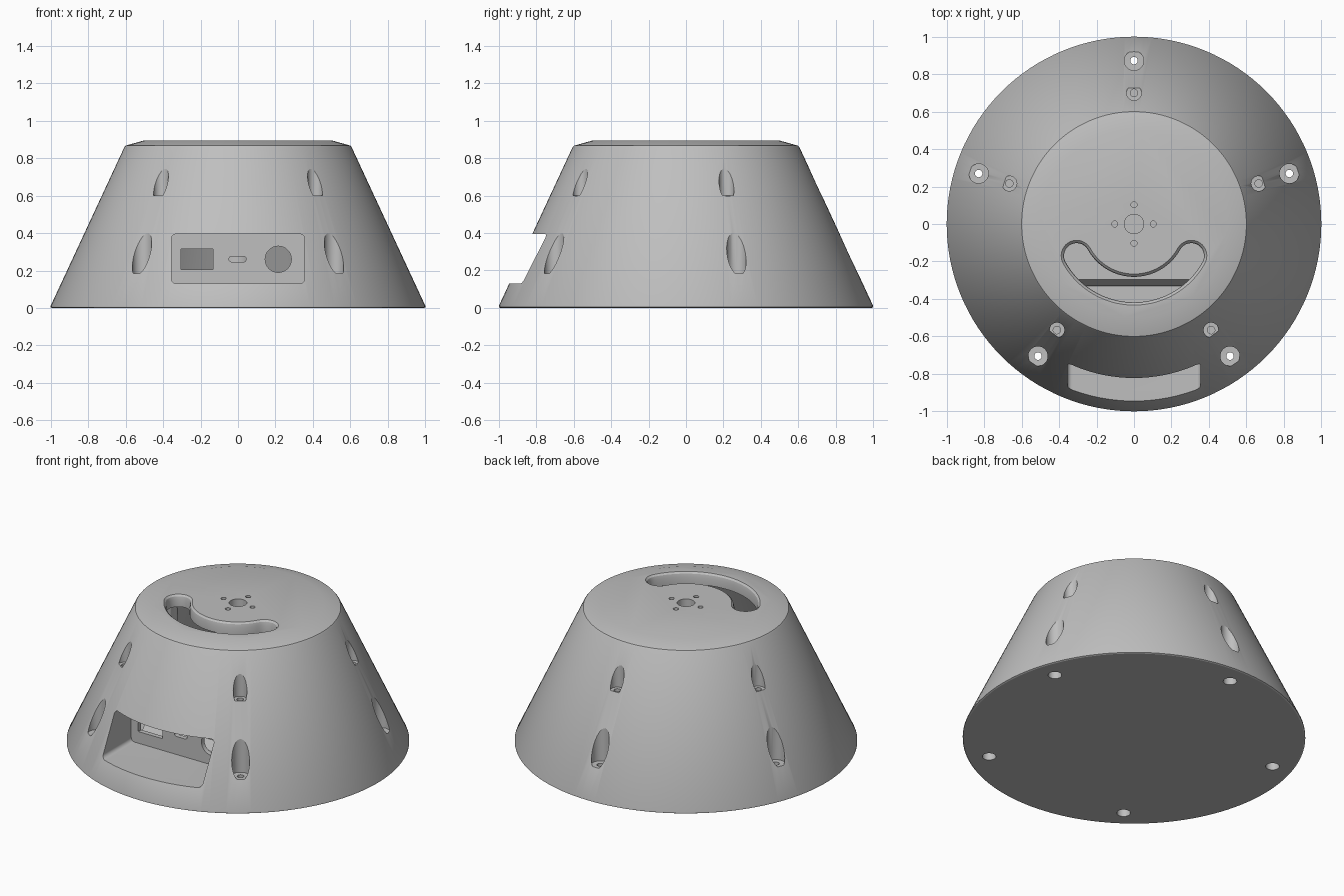
import bpy, bmesh, math
from mathutils import Matrix, Vector

if "Cube" in bpy.data.objects:
    bpy.data.objects.remove(bpy.data.objects["Cube"])

SEG = 128
grey = bpy.data.materials.new("light_grey")
grey.diffuse_color = (0.52, 0.52, 0.52, 1)
grey.use_nodes = True
grey.node_tree.nodes["Principled BSDF"].inputs["Base Color"].default_value = grey.diffuse_color


def make(name, bm):
    bmesh.ops.recalc_face_normals(bm, faces=bm.faces)
    me = bpy.data.meshes.new(name)
    bm.to_mesh(me)
    bm.free()
    me.materials.append(grey)
    ob = bpy.data.objects.new(name, me)
    bpy.context.collection.objects.link(ob)
    return ob


def loft(name, rings):
    """Closed solid through matching rings of points."""
    bm = bmesh.new()
    vs = [[bm.verts.new(p) for p in ring] for ring in rings]
    n = len(vs[0])
    for a, b in zip(vs, vs[1:]):
        for i in range(n):
            j = (i + 1) % n
            bm.faces.new((a[i], a[j], b[j], b[i]))
    bm.faces.new(vs[0])
    bm.faces.new(vs[-1])
    return make(name, bm)


def lathe(name, profile, x=0, y=0, seg=32):
    """Vertical turned solid from (radius, height) pairs."""
    return loft(name, [[(x + r * math.cos(2 * math.pi * i / seg),
                         y + r * math.sin(2 * math.pi * i / seg), z)
                        for i in range(seg)] for r, z in profile])


def rounded(name, x0, x1, z0, z1, y0, y1, rad, seg=8):
    """Rounded rectangle in the front plane, running from y0 to y1."""
    pts = []
    for k, (cx, cz) in enumerate(((x1 - rad, z1 - rad), (x0 + rad, z1 - rad),
                                  (x0 + rad, z0 + rad), (x1 - rad, z0 + rad))):
        for i in range(seg + 1):
            a = math.pi / 2 * (k + i / seg)
            pts.append((cx + rad * math.cos(a), cz + rad * math.sin(a)))
    return loft(name, [[(px, y, pz) for px, pz in pts] for y in (y0, y1)])


def cut(target, cutter):
    m = target.modifiers.new("cut", 'BOOLEAN')
    m.operation, m.solver, m.object = 'DIFFERENCE', 'EXACT', cutter
    bpy.context.view_layer.objects.active = target
    bpy.ops.object.modifier_apply(modifier=m.name)
    bpy.data.objects.remove(cutter)


def slot_ring(half, z, mid=0.35, end=math.radians(29)):
    """Curved slot outline with round ends."""
    pts = []
    a0, a1 = -math.pi + end, -end
    for i in range(41):
        a = a0 + (a1 - a0) * i / 40
        pts.append(((mid + half) * math.cos(a), (mid + half) * math.sin(a), z))
    for i in range(1, 12):
        a = a1 + math.pi * i / 12
        pts.append((mid * math.cos(a1) + half * math.cos(a),
                    mid * math.sin(a1) + half * math.sin(a), z))
    for i in range(41):
        a = a1 + (a0 - a1) * i / 40
        pts.append(((mid - half) * math.cos(a), (mid - half) * math.sin(a), z))
    for i in range(1, 12):
        a = a0 + math.pi + math.pi * i / 12
        pts.append((mid * math.cos(a0) + half * math.cos(a),
                    mid * math.sin(a0) + half * math.sin(a), z))
    return pts


angles = [math.radians(90 + 72 * k) for k in range(5)]

# Tapered housing
body = lathe("tapered_housing", [(0.992, 0), (1, 0.004), (1, 0.012), (0.607, 0.858),
                                 (0.60, 0.867), (0.5, 0.895)], seg=SEG)

# Hollow inside, keeping screw bosses, the panel surround and a raised floor
cavity = lathe("cavity", [(0.91, 0.06), (0.56, 0.82)], seg=SEG)
for a in angles:
    c, s = math.cos(a), math.sin(a)
    cut(cavity, lathe("lower_boss", [(0.085, 0), (0.085, 0.46)], 0.872 * c, 0.872 * s))
    cut(cavity, lathe("upper_boss", [(0.07, 0.48), (0.07, 0.9)], 0.705 * c, 0.705 * s))
cut(cavity, rounded("panel_surround", -0.4, 0.4, 0.03, 0.44, -1.1, -0.55, 0.01))
cut(cavity, loft("raised_floor", [[(x, -0.335, 0.0), (x, -0.33, 0.08), (x, -0.295, 0.13),
                                   (x, 0.3, 0.13), (x, 0.3, 0.0)] for x in (-0.45, 0.45)]))
cut(body, cavity)

# Screw wells with through holes below, blind holes above
for a in angles:
    c, s = math.cos(a), math.sin(a)
    cut(body, lathe("lower_well", [(0.04, -0.05), (0.04, 0.05), (0.02, 0.051), (0.02, 0.184),
                                   (0.052, 0.185), (0.052, 0.6)], 0.872 * c, 0.872 * s))
    cut(body, lathe("upper_well", [(0.02, 0.52), (0.02, 0.599), (0.04, 0.6),
                                   (0.04, 0.84)], 0.70 * c, 0.70 * s))

# Connector recess in the front, with its three openings
cut(body, rounded("recess", -0.355, 0.355, 0.13, 0.395, -1.2, -0.58, 0.025))
cut(body, rounded("square_port", -0.305, -0.133, 0.205, 0.315, -0.7, -0.5, 0.002, 1))
cut(body, rounded("pill_port", -0.048, 0.044, 0.246, 0.276, -0.7, -0.5, 0.0149))
cut(body, rounded("round_port", 0.145, 0.285, 0.19, 0.33, -0.7, -0.5, 0.0699))

# Curved slot with eased rim, and the centre mounting holes
cut(body, loft("slot", [slot_ring(0.068, 0.75), slot_ring(0.068, 0.865),
                        slot_ring(0.073, 0.885), slot_ring(0.085, 0.897)]))
cut(body, lathe("centre_hole", [(0.052, 0.75), (0.052, 1)]))
for x, y in ((0.103, 0), (-0.103, 0), (0, 0.103), (0, -0.103)):
    cut(body, lathe("small_hole", [(0.016, 0.75), (0.016, 1)], x, y, 16))

bpy.ops.object.select_all(action='DESELECT')
body.select_set(True)
bpy.context.view_layer.objects.active = body
bpy.ops.object.shade_smooth_by_angle(angle=math.radians(25))
